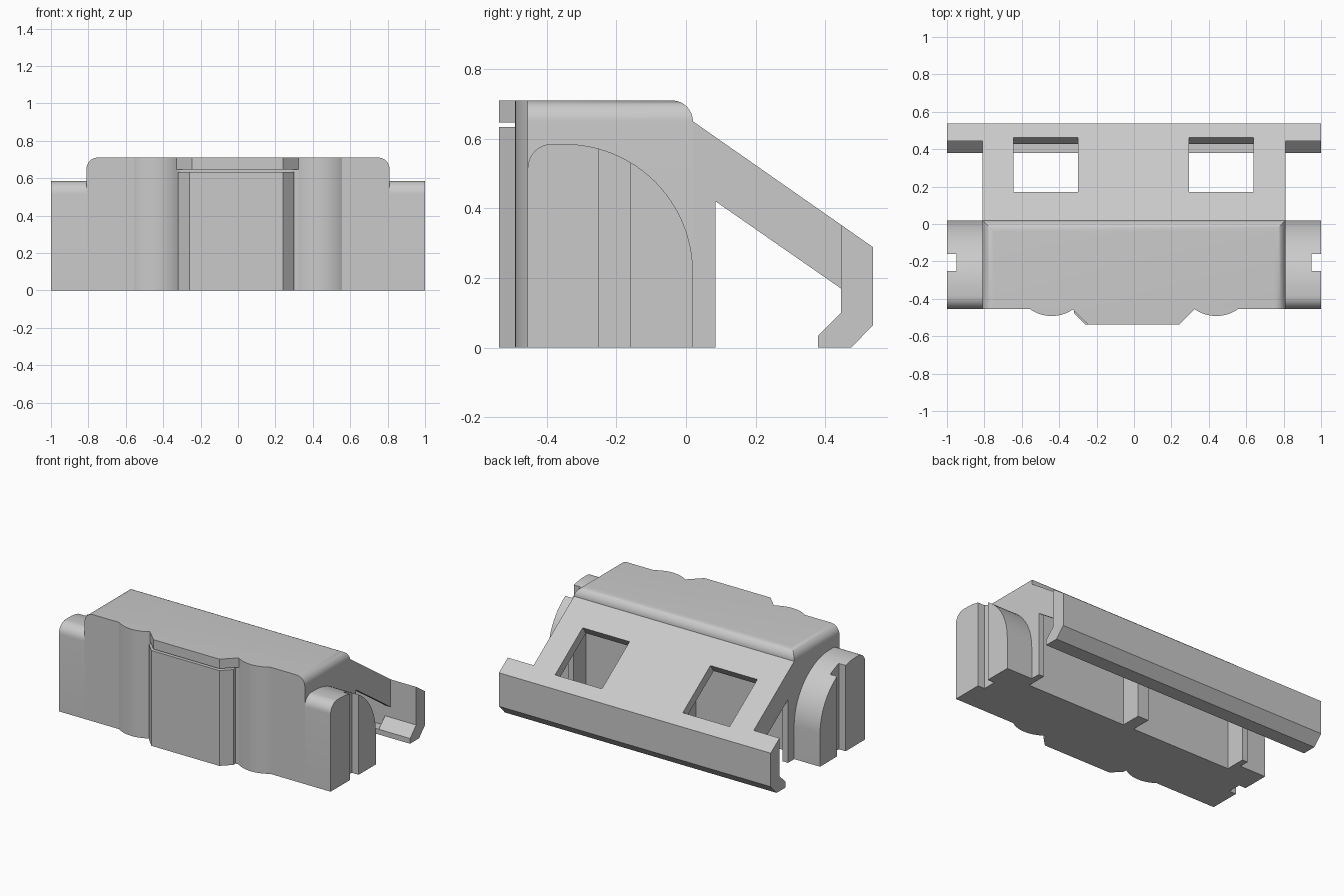
import bpy, bmesh, math
from mathutils import Vector

cube = bpy.data.objects.get("Cube")
if cube:
    bpy.data.objects.remove(cube, do_unlink=True)

grey = bpy.data.materials.new("light_grey")
grey.use_nodes = True
colour = (0.59, 0.59, 0.59, 1)
grey.diffuse_color = colour
grey.node_tree.nodes["Principled BSDF"].inputs["Base Color"].default_value = colour


def prism(name, points, axis, lo, hi):
    """Extrude a closed profile: (y, z) along x, or (x, y) along z."""
    bm = bmesh.new()
    place = (lambda p, t: (t, p[0], p[1])) if axis == "x" else (lambda p, t: (p[0], p[1], t))
    face = bm.faces.new([bm.verts.new(place(p, lo)) for p in points])
    new = bmesh.ops.extrude_face_region(bm, geom=[face])["geom"]
    shift = Vector(place((0, 0), hi - lo))
    bmesh.ops.translate(bm, verts=[v for v in new if isinstance(v, bmesh.types.BMVert)], vec=shift)
    bmesh.ops.recalc_face_normals(bm, faces=bm.faces)
    mesh = bpy.data.meshes.new(name)
    bm.to_mesh(mesh)
    bm.free()
    mesh.materials.append(grey)
    obj = bpy.data.objects.new(name, mesh)
    bpy.context.collection.objects.link(obj)
    return obj


def arc(cx, cy, r, start, end, steps):
    angles = [math.radians(start + (end - start) * i / steps) for i in range(steps + 1)]
    return [(cx + r * math.cos(a), cy + r * math.sin(a)) for a in angles]


def cut(obj, cutters):
    """Subtract the cutters and keep the finished mesh."""
    for c in cutters:
        mod = obj.modifiers.new("cut", "BOOLEAN")
        mod.operation = "DIFFERENCE"
        mod.solver = "EXACT"
        mod.object = c
    bpy.context.view_layer.update()
    graph = bpy.context.evaluated_depsgraph_get()
    mesh = bpy.data.meshes.new_from_object(obj.evaluated_get(graph))
    obj.modifiers.clear()
    obj.data = mesh


def smooth(obj):
    obj.data.shade_smooth()
    obj.data.set_sharp_from_angle(angle=math.radians(30))


W = 0.81        # half width of the housing
FRONT = -0.455  # front wall
PANEL = -0.538  # face of the front panel

# Housing with rounded side and rear top edges
housing = prism("housing", [(FRONT, 0), (0.02, 0), (0.02, 0.71), (FRONT, 0.71)], "x", -W, W)
bm = bmesh.new()
bm.from_mesh(housing.data)
edges = [e for e in bm.edges if all(v.co.z > 0.7 for v in e.verts)
         and not all(v.co.y < -0.4 for v in e.verts)]
bmesh.ops.bevel(bm, geom=edges, offset=0.06, segments=8, profile=0.5, affect="EDGES")
bm.to_mesh(housing.data)
bm.free()

# Sloped arm with rear wall, and the hooked beam across its end
arm = prism("sloped_arm", [(0.015, 0), (0.085, 0), (0.085, 0.42), (0.445, 0.17),
                           (0.445, 0.353), (0.02, 0.65), (0.015, 0.65)], "x", -W, W)
beam = prism("hooked_beam", [(0.445, 0.353), (0.538, 0.288), (0.538, 0.065), (0.475, 0),
                             (0.38, 0), (0.38, 0.035), (0.445, 0.1)], "x", -1, 1)

# Hollows under the arm leave a thin plate, side walls and a middle rib
cutters = []
for lo, hi in ((-0.77, -0.04), (0.04, 0.77)):
    cutters.append(prism("hollow_cutter", [(-0.05, -0.1), (0.2, -0.1), (0.2, 0.035), (0.447, 0.035),
                                           (0.447, 0.279), (-0.05, 0.626)], "x", lo, hi))
# Windows cut square through the plate
for lo, hi in ((-0.645, -0.3), (0.295, 0.64)):
    cutters.append(prism("window_cutter", [(0.229, 0.626), (0.126, 0.478),
                                           (0.416, 0.275), (0.519, 0.423)], "x", lo, hi))
for part in (housing, arm, beam):
    cut(part, cutters)
for c in cutters:
    bpy.data.objects.remove(c, do_unlink=True)
smooth(housing)

# Rounded side wings with a vertical slot in the outer face
wing_profile = ([(FRONT, 0), (0.02, 0)] + arc(-0.35, 0.215, 0.37, 0, 90, 24)
                + arc(FRONT + 0.07, 0.515, 0.07, 90, 180, 8))
for side, name in ((1, "left_wing"), (-1, "right_wing")):
    wing = prism(name, wing_profile, "x", *sorted((side * 0.8, side)))
    slot = prism("slot_cutter", [(-0.25, -0.1), (-0.16, -0.1), (-0.16, 0.8), (-0.25, 0.8)],
                 "x", *sorted((side * 0.95, side * 1.1)))
    cut(wing, [slot])
    bpy.data.objects.remove(slot, do_unlink=True)
    smooth(wing)

# Shallow rounded pilasters on the front
for side, name in ((1, "left_pilaster"), (-1, "right_pilaster")):
    pts = [(side * 0.32, FRONT + 0.02)] + [(side * x, y) for x, y in arc(0.44, -0.292, 0.2, 233, 307, 16)]
    pts.append((side * 0.56, FRONT + 0.02))
    smooth(prism(name, pts, "z", 0, 0.71))

# Chamfered front panel and the cap above it, with a narrow gap between
prism("front_panel", [(-0.32, FRONT), (-0.32, -0.478), (-0.26, PANEL), (0.24, PANEL),
                      (0.3, -0.478), (0.3, FRONT)], "z", 0, 0.634)
prism("panel_cap", [(-0.33, FRONT), (-0.245, PANEL), (0.24, PANEL), (0.325, FRONT)], "z", 0.647, 0.71)
